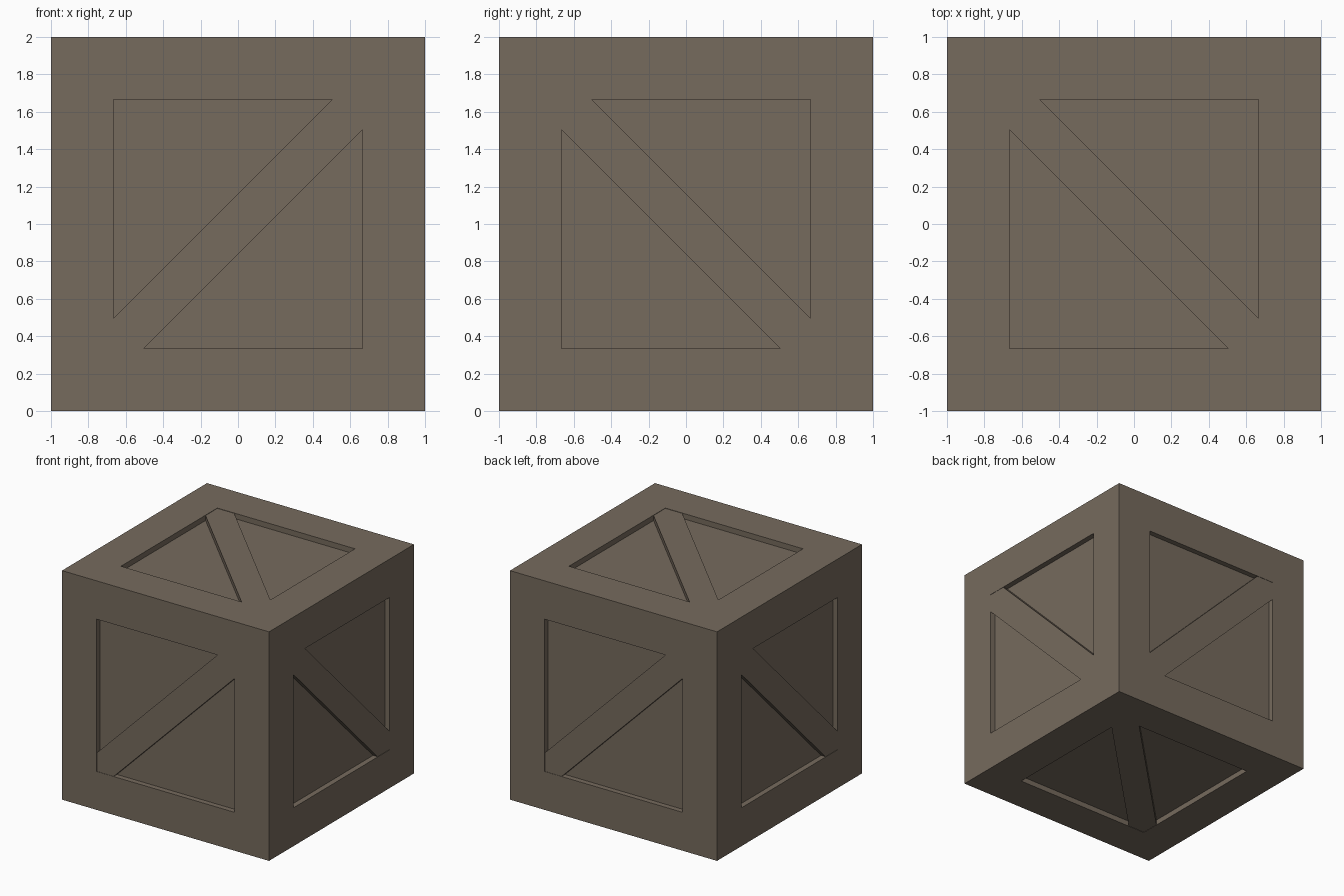
import bpy, bmesh
from mathutils import Vector

cube = bpy.data.objects.get("Cube")
if cube:
    bpy.data.objects.remove(cube, do_unlink=True)

HALF = 1.0        # half the crate size
OPEN = 0.665      # half the panel opening
DEPTH = 0.047     # panel recess
DROP = 0.003      # brace sits just under the frame
BRACE = 0.163     # brace corner cut

mat = bpy.data.materials.new("weathered_brown")
mat.use_nodes = True
color = (0.181, 0.145, 0.110, 1)
mat.diffuse_color = color
bsdf = mat.node_tree.nodes["Principled BSDF"]
bsdf.inputs["Base Color"].default_value = color
bsdf.inputs["Roughness"].default_value = 0.8


def finish(bm, name):
    bmesh.ops.recalc_face_normals(bm, faces=bm.faces)
    mesh = bpy.data.meshes.new(name)
    bm.to_mesh(mesh)
    bm.free()
    mesh.materials.append(mat)
    obj = bpy.data.objects.new(name, mesh)
    bpy.context.collection.objects.link(obj)
    obj.location.z = HALF


# Crate body: every side is inset to a frame and its panel pushed inward
bm = bmesh.new()
bmesh.ops.create_cube(bm, size=2 * HALF)
panels = list(bm.faces)
bmesh.ops.inset_individual(bm, faces=panels, thickness=HALF - OPEN, depth=0,
                           use_even_offset=True)
normals = [f.normal.copy() for f in panels]
pushed = bmesh.ops.extrude_discrete_faces(bm, faces=panels)["faces"]
for face, n in zip(pushed, normals):
    bmesh.ops.translate(bm, verts=face.verts, vec=-n * DEPTH)
finish(bm, "crate_body")


# Diagonal braces, mitred into the panel corners
def brace(name, u, v, slope):
    n = u.cross(v)
    h, c = OPEN, OPEN - BRACE
    outline = [(-h, -h), (-c, -h), (h, c), (h, h), (c, h), (-h, -c)]
    bm = bmesh.new()
    base = [bm.verts.new(u * a + v * b * slope + n * (HALF - DEPTH))
            for a, b in outline]
    face = bm.faces.new(base)
    top = bmesh.ops.extrude_face_region(bm, geom=[face], use_keep_orig=True)
    verts = [g for g in top["geom"] if isinstance(g, bmesh.types.BMVert)]
    bmesh.ops.translate(bm, verts=verts, vec=n * (DEPTH - DROP))
    finish(bm, name)


X, Y, Z = Vector((1, 0, 0)), Vector((0, 1, 0)), Vector((0, 0, 1))
brace("front_brace", X, Z, 1)
brace("back_brace", -X, Z, 1)
brace("left_brace", Y, Z, -1)
brace("right_brace", -Y, Z, -1)
brace("top_brace", X, Y, -1)
brace("bottom_brace", -X, Y, -1)
